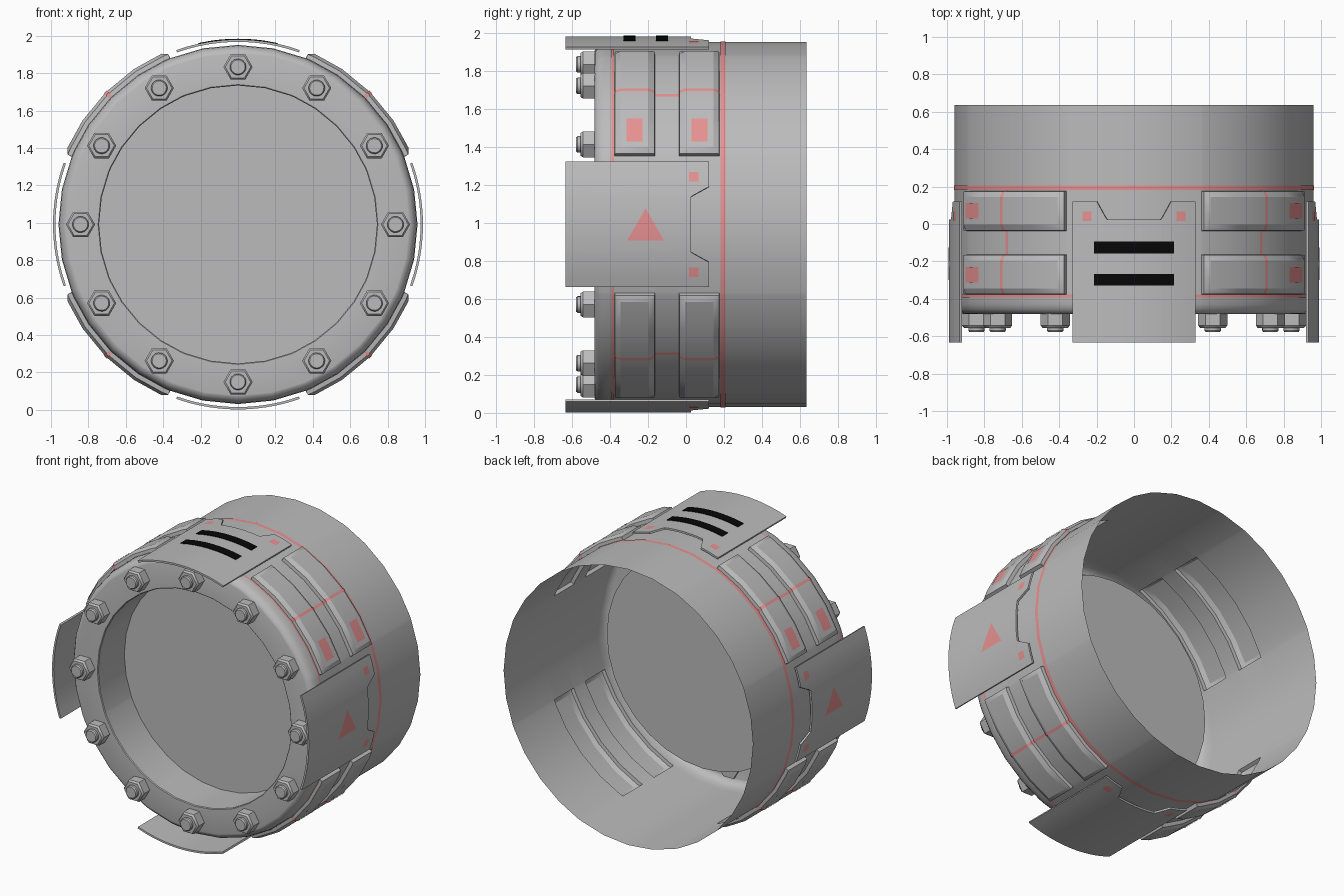
import bpy, bmesh, math
from mathutils import Matrix

if "Cube" in bpy.data.objects:
    bpy.data.objects.remove(bpy.data.objects["Cube"])

CZ = 0.991          # height of the drum axis
R, PAD_R, PLATE_R = 0.96, 1.0, 0.989


def material(name, rgb):
    m = bpy.data.materials.new(name)
    m.diffuse_color = (*rgb, 1)
    m.use_nodes = True
    m.node_tree.nodes["Principled BSDF"].inputs["Base Color"].default_value = m.diffuse_color
    return m


GREY = material("grey metal", (0.5, 0.5, 0.5))
RED = material("pale red", (0.88, 0.31, 0.31))
BLACK = material("black", (0.002, 0.002, 0.002))


def finish(name, bm, mat, angle=24):
    me = bpy.data.meshes.new(name)
    bm.to_mesh(me)
    bm.free()
    me.materials.append(mat)
    ob = bpy.data.objects.new(name, me)
    bpy.context.collection.objects.link(ob)
    bpy.ops.object.select_all(action='DESELECT')
    ob.select_set(True)
    bpy.context.view_layer.objects.active = ob
    bpy.ops.object.shade_smooth_by_angle(angle=math.radians(angle))
    return ob


def surface(name, cols, mat, closed=False, thick=0):
    """Skin columns of (angle, y, radius) points around the drum axis."""
    bm = bmesh.new()

    def skin(offset, flip):
        grid = [[bm.verts.new((( r - offset) * math.cos(math.radians(a)), y,
                               CZ + (r - offset) * math.sin(math.radians(a))))
                 for a, y, r in col] for col in cols]
        n = len(grid)
        for i in range(n if closed else n - 1):
            p, q = grid[i], grid[(i + 1) % n]
            for j in range(len(p) - 1):
                f = (p[j], p[j + 1], q[j + 1], q[j])
                bm.faces.new(f[::-1] if flip else f)
        return grid

    top = skin(0, False)
    if thick:                                   # inner skin and rim
        low = skin(thick, True)

        def rim(g):
            return ([c[0] for c in g] + g[-1][1:] + [c[-1] for c in g[-2::-1]] + g[0][-2:0:-1])
        a, b = rim(top), rim(low)
        for k in range(len(a)):
            m = (k + 1) % len(a)
            bm.faces.new((a[k], a[m], b[m], b[k]))
    return finish(name, bm, mat)


def sheet(name, spec, r, mat, base=0, flip=False, thick=0):
    """Curved plate from (angle, y0, y1) columns placed around angle base."""
    if flip:
        spec = [(-a, y0, y1) for a, y0, y1 in reversed(spec)]
    return surface(name, [[(base + a, y0, r), (base + a, y1, r)] for a, y0, y1 in spec],
                   mat, thick=thick)


# Drum shell: front flange and raised chamfered pads in one skin
PADS = ((-0.377, -0.163), (-0.037, 0.177))
profile = [(-0.19, 0.743), (-0.475, 0.743), (-0.48, 0.748), (-0.48, 0.915), (-0.478, 0.922),
           (-0.47, 0.935), (-0.455, 0.948), (-0.43, 0.956), (-0.392, R)]
for p0, p1 in PADS:
    profile += [(y, R) for y in (p0, p0 + 0.003, p0 + 0.033, p1 - 0.033, p1 - 0.003, p1)]
profile += [(0.19, R), (0.635, R)]
angles = sorted([i * 11.25 for i in range(32) if i % 8 not in (2, 6)]
                + [q * 90 + d for q in range(4) for d in (22.1, 22.3, 24.1, 65.9, 67.7, 67.9)])


def shell_radius(a, y, r):
    if r != R:
        return r
    a %= 90
    inset = max(min(y - p0, p1 - y, (a - 22.1) * 0.0165, (67.9 - a) * 0.0165) for p0, p1 in PADS)
    return R if inset < 0.001 else 0.984 if inset < 0.03 else PAD_R


surface("drum_shell", [[(a, y, shell_radius(a, y, r)) for y, r in profile] for a in angles],
        GREY, closed=True)

# Recessed front disc
bm = bmesh.new()
disc = bm.faces.new([bm.verts.new((0.743 * math.cos(math.radians(a)), -0.19,
                                   CZ + 0.743 * math.sin(math.radians(a)))) for a in angles])
disc.normal_update()
if disc.normal.y > 0:
    disc.normal_flip()
finish("front_disc", bm, GREY)

# Red bands around the drum
for y0, y1 in ((-0.392, -0.378), (0.181, 0.207)):
    surface("red_band", [[(a, y0, R + 0.003), (a, y1, R + 0.003)] for a in angles],
            RED, closed=True)

# Red lines running over the pads at the middle of each quadrant
for q in range(4):
    line = [(y, shell_radius(45, y, r) + 0.003) for y, r in profile[8:-1]]
    surface("pad_line", [[(q * 90 + a, y, r) for y, r in line] for a in (44.45, 45, 45.55)], RED)

# Four curved cover plates with a notched rear edge and red corner squares
half = [(0, 0.025), (2.9, 0.025), (5.8, 0.025), (8.4, 0.025), (9, 0.04), (11.6, 0.12),
        (13.2, 0.12), (14.7, 0.12), (16.2, 0.12), (19.5, 0.12)]
edge = [(-a, y) for a, y in reversed(half[1:])] + half
for base in (0, 90, 180, 270):
    sheet("cover_plate", [(a, -0.633, y) for a, y in edge], PLATE_R, GREY, base, thick=0.013)
    for flip in (False, True):
        sheet("corner_square", [(a, 0.017, 0.067) for a in (13.2, 14.7, 16.2)],
              PLATE_R + 0.0015, RED, base, flip)

# Side markings: triangles on the plates, rectangles on the upper pads
for base, flip in ((0, False), (180, True)):
    tri = [(-4.9, -0.31, -0.115), (-2.5, -0.286, -0.139), (0, -0.261, -0.164),
           (4.9, -0.213, -0.212)]
    sheet("warning_triangle", tri, PLATE_R + 0.004, RED, base, flip)
    for y0, y1 in ((-0.313, -0.23), (0.03, 0.113)):
        sheet("pad_rectangle", [(a, y0, y1) for a in (25.8, 30, 33.75)], PAD_R + 0.001,
              RED, base, flip)

# Black stripes on the top plate
for y0, y1 in ((-0.158, -0.094), (-0.33, -0.266)):
    sheet("top_stripe", [(a, y0, y1) for a in (-12.4, -8.4, -5.8, -2.9, 0, 2.9, 5.8, 8.4, 12.4)],
          PLATE_R + 0.004, BLACK, 90, thick=0.004)

# Ring of twelve hex nuts with round bolt ends
bm = bmesh.new()
stack = [(6, 0.078, 0.078, -0.465, -0.542), (6, 0.078, 0.068, -0.542, -0.555),
         (16, 0.044, 0.044, -0.55, -0.57), (16, 0.044, 0.038, -0.57, -0.578)]
for i in range(12):
    t = math.radians(i * 30)
    for seg, r1, r2, y0, y1 in stack:
        place = (Matrix.Translation((0.842 * math.cos(t), (y0 + y1) / 2, CZ + 0.842 * math.sin(t)))
                 @ Matrix.Rotation(math.pi / 2, 4, 'X') @ Matrix.Rotation(math.pi / 6, 4, 'Z'))
        bmesh.ops.create_cone(bm, cap_ends=True, segments=seg, radius1=r1, radius2=r2,
                              depth=y0 - y1, matrix=place)
finish("flange_bolts", bm, GREY, 50)
